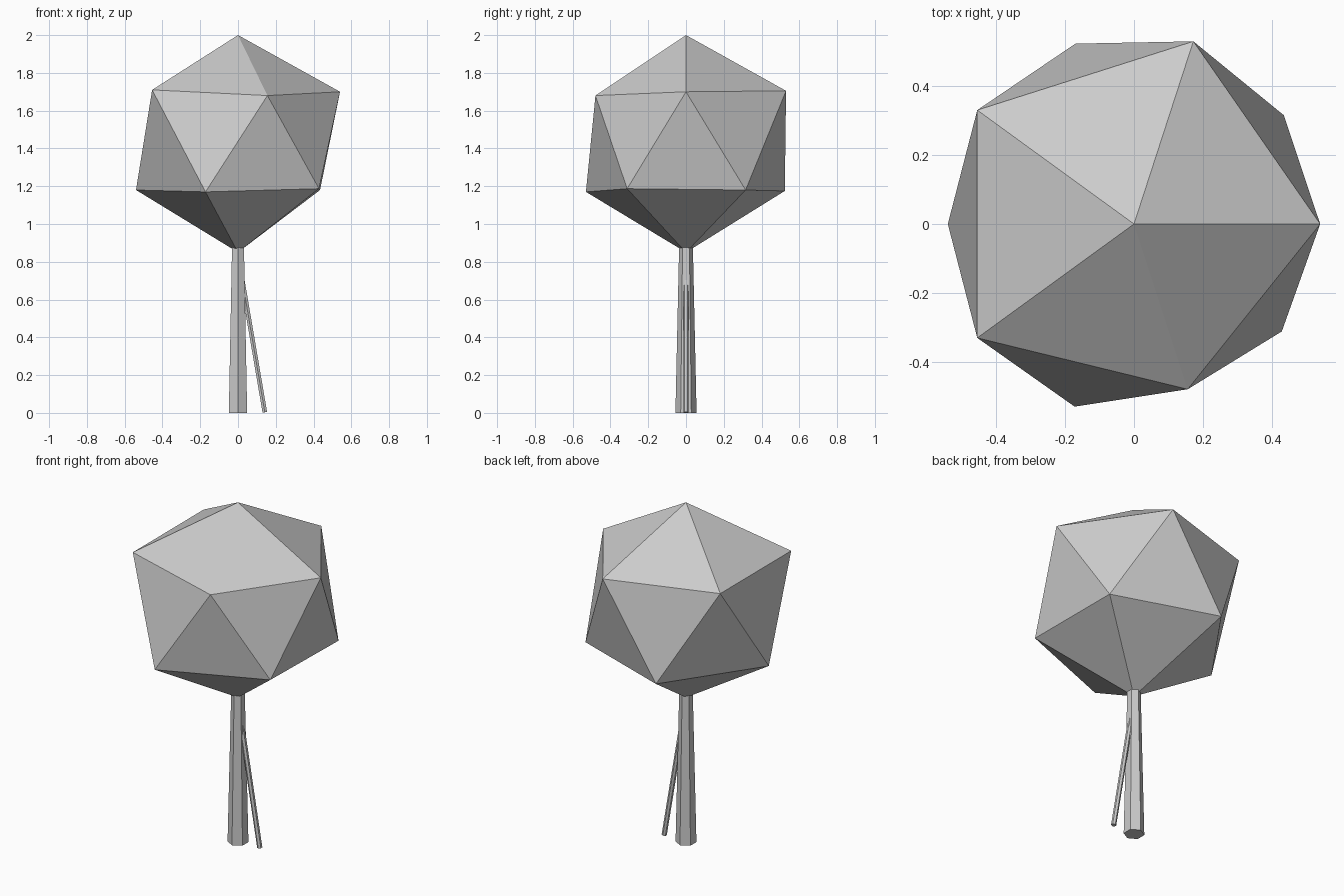
import bpy
import bmesh
from math import cos, sin, radians
from mathutils import Vector

default_cube = bpy.data.objects.get("Cube")
if default_cube:
    bpy.data.objects.remove(default_cube, do_unlink=True)

grey = bpy.data.materials.new("plain_grey")
grey.use_nodes = True
colour = (0.6, 0.6, 0.6, 1)
grey.diffuse_color = colour
grey.node_tree.nodes["Principled BSDF"].inputs["Base Color"].default_value = colour


def finish(name, bm):
    """Turn a bmesh into a flat shaded grey object."""
    bmesh.ops.recalc_face_normals(bm, faces=bm.faces[:])
    mesh = bpy.data.meshes.new(name)
    bm.to_mesh(mesh)
    bm.free()
    mesh.materials.append(grey)
    part = bpy.data.objects.new(name, mesh)
    bpy.context.collection.objects.link(part)
    return part


def hex_pole(name, start, end, start_radius, end_radius):
    """Six-sided tapered pole between two points, with flat sides facing x."""
    start, end = Vector(start), Vector(end)
    axis = (end - start).normalized()
    side = Vector((0, 1, 0))
    across = side.cross(axis)
    bm = bmesh.new()
    rings = []
    for centre, radius in ((start, start_radius), (end, end_radius)):
        ring = []
        for i in range(6):
            a = radians(60 * i)
            ring.append(bm.verts.new(centre + radius * (side * cos(a) + across * sin(a))))
        rings.append(ring)
    low, high = rings
    for i in range(6):
        j = (i + 1) % 6
        bm.faces.new((low[i], low[j], high[j], high[i]))
    bm.faces.new(low)
    bm.faces.new(high)
    return finish(name, bm)


def ring_of(bm, first_angle, radii, heights):
    """Five slightly uneven crown corners, one every 72 degrees."""
    ring = []
    for i, (r, z) in enumerate(zip(radii, heights)):
        a = radians(first_angle + 72 * i)
        ring.append(bm.verts.new((r * cos(a), r * sin(a), z)))
    return ring


# Faceted crown: twenty triangles between two rings and two tips
bm = bmesh.new()
top = bm.verts.new((0, 0, 2))
bottom = bm.verts.new((0, 0, 0.85))
upper = ring_of(bm, 0, (0.54, 0.557, 0.562, 0.562, 0.504), (1.7, 1.705, 1.71, 1.71, 1.68))
lower = ring_of(bm, 36, (0.537, 0.55, 0.54, 0.557, 0.53), (1.18, 1.175, 1.18, 1.17, 1.187))
for i in range(5):
    j = (i + 1) % 5
    bm.faces.new((top, upper[i], upper[j]))
    bm.faces.new((upper[i], lower[i], upper[j]))
    bm.faces.new((lower[i], lower[j], upper[j]))
    bm.faces.new((bottom, lower[j], lower[i]))
finish("crown", bm)

# Tapered trunk running up into the crown
hex_pole("trunk", (0, 0, 0), (0, 0, 0.9), 0.056, 0.036)

# Thin support stake leaning into the trunk
hex_pole("support_stake", (0.142, 0, 0.003), (0.018, 0, 0.73), 0.014, 0.014)
